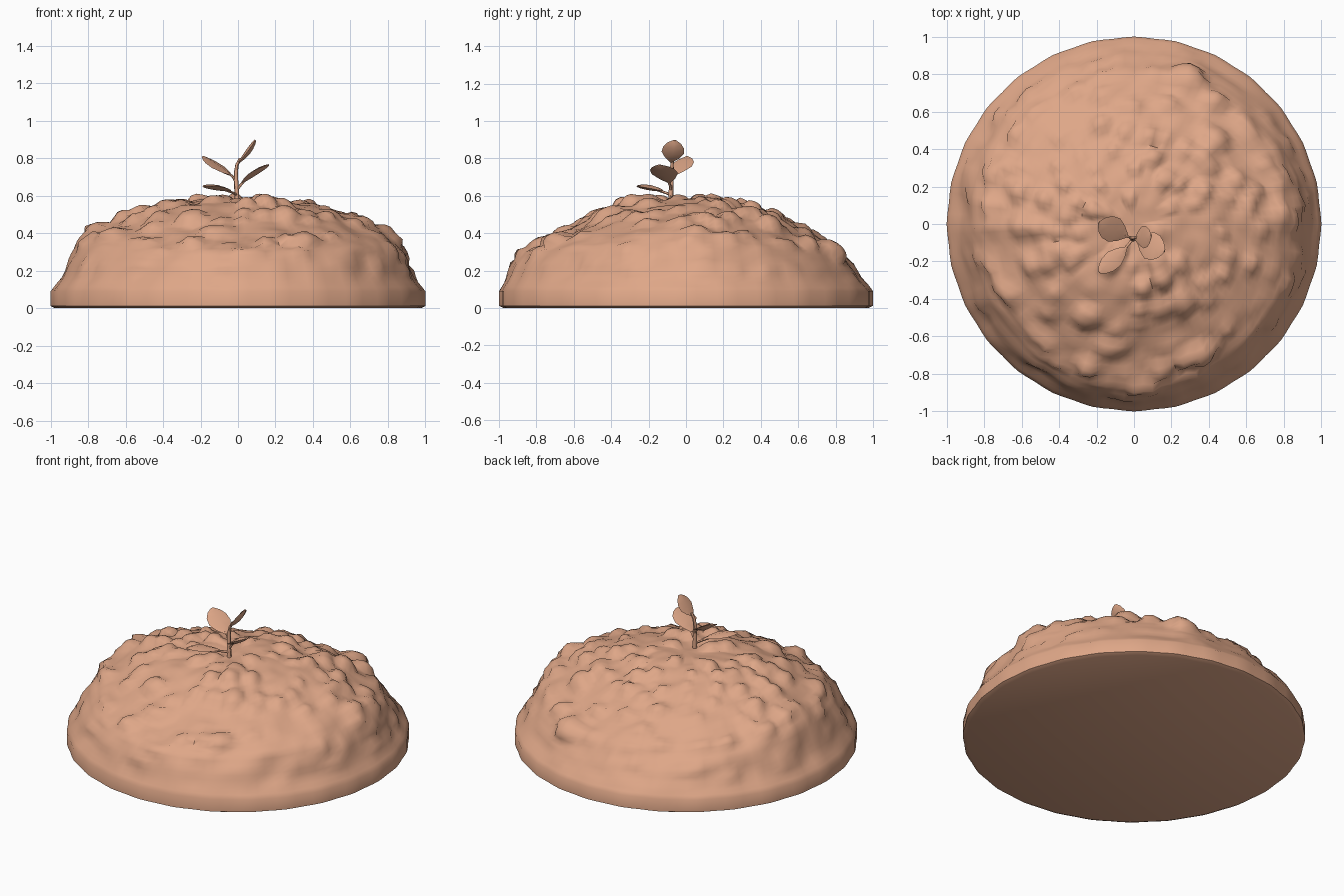
import bpy, bmesh, math, random
from mathutils import Vector, noise

if "Cube" in bpy.data.objects:
    bpy.data.objects.remove(bpy.data.objects["Cube"])

random.seed(7)

clay = bpy.data.materials.new("warm tan clay")
clay.diffuse_color = (0.735, 0.385, 0.245, 1)
clay.use_nodes = True
clay.node_tree.nodes["Principled BSDF"].inputs["Base Color"].default_value = clay.diffuse_color


def finish(name, bm, angle):
    bmesh.ops.recalc_face_normals(bm, faces=bm.faces[:])
    me = bpy.data.meshes.new(name)
    bm.to_mesh(me)
    bm.free()
    ob = bpy.data.objects.new(name, me)
    bpy.context.collection.objects.link(ob)
    me.materials.append(clay)
    bpy.ops.object.select_all(action='DESELECT')
    ob.select_set(True)
    bpy.context.view_layer.objects.active = ob
    bpy.ops.object.shade_smooth_by_angle(angle=math.radians(angle))
    return ob


# Mound profiles (radius, height): sides and front are steep, back is gentle
FOOT = [(0.975, 0), (1, 0.012), (1, 0.09)]
SIDE = FOOT + [(0.95, 0.17), (0.91, 0.265), (0.865, 0.36), (0.8, 0.42),
               (0.6, 0.495), (0.4, 0.56), (0.2, 0.59), (0, 0.595)]
FRONT = FOOT + [(0.968, 0.165), (0.935, 0.24), (0.885, 0.305), (0.8, 0.35),
                (0.6, 0.455), (0.4, 0.545), (0.2, 0.585), (0, 0.595)]
BACK = FOOT + [(0.965, 0.15), (0.92, 0.215), (0.865, 0.27), (0.8, 0.325),
               (0.6, 0.45), (0.4, 0.535), (0.2, 0.595), (0, 0.595)]
LAST = len(SIDE) - 1


def base(theta, t):
    s = math.sin(theta)
    other, w = (BACK if s > 0 else FRONT), abs(s) ** 1.2
    i = min(int(t), LAST - 1)
    f = t - i

    def at(k):
        return Vector(SIDE[k]).lerp(Vector(other[k]), w)
    r, z = at(i).lerp(at(i + 1), f)
    # slightly faceted rim
    step = 2 * math.pi / 28
    local = (theta % step) - step / 2
    facet = 0.006 * (1 - abs(local) / (step / 2))
    r *= 1 - facet * max(0, min(1, (r - 0.8) / 0.15))
    return Vector((r * math.cos(theta), r * math.sin(theta), z))


# Clods of earth: centre, radius, height
clods = []


def add_clod(theta, t, size, h):
    clods.append((base(theta, t), size, h))


for i in range(120):
    r = 0.84 * math.sqrt(random.random())
    th = random.uniform(0, 2 * math.pi)
    size = random.uniform(0.035, 0.065)
    if r > 0.12:
        add_clod(th, 6 + (0.8 - r) / 0.2, size, size * random.uniform(0.4, 0.75))
for i in range(45):
    size = random.uniform(0.03, 0.06)
    add_clod(random.uniform(0, 2 * math.pi), random.uniform(3, 6), size, size * 0.45)
for x, y, size in ((0.31, 0.84, 0.09), (0.44, 0.45, 0.08), (0.18, 0.65, 0.06), (0.26, -0.42, 0.08),
                   (-0.25, -0.5, 0.08), (-0.76, 0.0, 0.06), (0.79, 0.05, 0.06), (0.36, -0.7, 0.08)):
    add_clod(math.atan2(y, x), 6 + (0.8 - math.hypot(x, y)) / 0.2, size, size * 0.65)


def lumpy(theta, t):
    p = base(theta, t)
    if t <= 2:
        return p
    out = Vector((p.x * 0.6, p.y * 0.6, 0.75)).normalized()
    wall = Vector((p.x, p.y, 0.4)).normalized()
    out = wall.lerp(out, max(0, min(1, (t - 5) / 1.5))).normalized()
    d = 0.02 * noise.noise(p * 5) + 0.012 * noise.noise(p * 11) - 0.012
    bump = 0
    for c, size, h in clods:
        q = (p - c).length / size
        if q < 1:
            bump = max(bump, h * math.sqrt(1 - q * q))
    return p + out * (d + bump) * min(1, (t - 2) / 1.2)


# Earth mound
SEG = 112
SPLITS = [1, 1, 3, 3, 3, 3, 7, 7, 7, 6]
ts = [i + k / n for i, n in enumerate(SPLITS) for k in range(n)]
bm = bmesh.new()
rings = [[bm.verts.new(lumpy(2 * math.pi * j / SEG, t)) for j in range(SEG)] for t in ts]
for a, b in zip(rings, rings[1:]):
    for j in range(SEG):
        k = (j + 1) % SEG
        bm.faces.new((a[j], a[k], b[k], b[j]))
top = bm.verts.new((0, 0, 0.585))
for j in range(SEG):
    bm.faces.new((rings[-1][j], rings[-1][(j + 1) % SEG], top))
bm.faces.new(rings[0][::-1])
finish("earth_mound", bm, 60)


# Stem and leaf stalks: tapered six-sided tubes
def tube(name, pts, r0, r1):
    bm = bmesh.new()
    pts = [Vector(p) for p in pts]
    loops = []
    for i, p in enumerate(pts):
        d = (pts[min(i + 1, len(pts) - 1)] - pts[max(i - 1, 0)]).normalized()
        u = d.orthogonal().normalized() if i == 0 else (u - d * u.dot(d)).normalized()
        v = d.cross(u)
        r = r0 + (r1 - r0) * i / (len(pts) - 1)
        loops.append([bm.verts.new(p + r * (u * math.cos(a * math.pi / 3) + v * math.sin(a * math.pi / 3)))
                      for a in range(6)])
    for a, b in zip(loops, loops[1:]):
        for j in range(6):
            k = (j + 1) % 6
            bm.faces.new((a[j], a[k], b[k], b[j]))
    bm.faces.new(loops[0][::-1])
    bm.faces.new(loops[-1])
    finish(name, bm, 60)


# Leaf: lens-shaped blade, bowed along its length
def leaf(name, start, end, across, width, bow):
    start, end = Vector(start), Vector(end)
    d = (end - start).normalized()
    side = Vector(across)
    side = (side - d * side.dot(d)).normalized()
    up = side.cross(d)
    if up.z < 0:
        up = -up
    bm = bmesh.new()
    loops = []
    for f, w in ((0, 0.12), (0.2, 0.62), (0.45, 1), (0.7, 0.92), (0.88, 0.6), (1, 0.15)):
        c = start.lerp(end, f) - up * bow * math.sin(math.pi * f)
        s, h = side * width / 2 * w, up * 0.017 * (0.25 + 0.75 * w)
        loops.append([bm.verts.new(c + o) for o in (s, h * 0.7, -s, -h)])
    for a, b in zip(loops, loops[1:]):
        for j in range(4):
            k = (j + 1) % 4
            bm.faces.new((a[j], a[k], b[k], b[j]))
    bm.faces.new(loops[0][::-1])
    bm.faces.new(loops[-1])
    finish(name, bm, 60)


tube("stem", [(-0.005, -0.08, 0.55), (-0.008, -0.08, 0.64), (-0.012, -0.075, 0.72),
              (-0.005, -0.075, 0.765), (0.012, -0.072, 0.80)], 0.014, 0.008)
tube("right_stalk", [(-0.006, -0.08, 0.63), (0.012, -0.085, 0.655), (0.035, -0.095, 0.68)], 0.008, 0.006)
tube("left_stalk", [(-0.01, -0.078, 0.67), (-0.025, -0.07, 0.70), (-0.05, -0.06, 0.72)], 0.008, 0.006)
tube("low_stalk", [(-0.006, -0.08, 0.605), (-0.03, -0.11, 0.617), (-0.06, -0.145, 0.627)], 0.008, 0.006)

leaf("top_leaf", (0.005, -0.08, 0.78), (0.092, -0.06, 0.897), (0, 1, 0), 0.12, 0.004)
leaf("right_leaf", (0.02, -0.09, 0.67), (0.163, -0.145, 0.765), (0.36, 0.93, 0.05), 0.15, -0.008)
leaf("left_leaf", (-0.035, -0.065, 0.71), (-0.188, 0.005, 0.81), (0.42, 0.9, 0.08), 0.14, 0.004)
leaf("low_leaf", (-0.04, -0.125, 0.628), (-0.185, -0.258, 0.652), (1, -1, 0), 0.10, -0.006)
